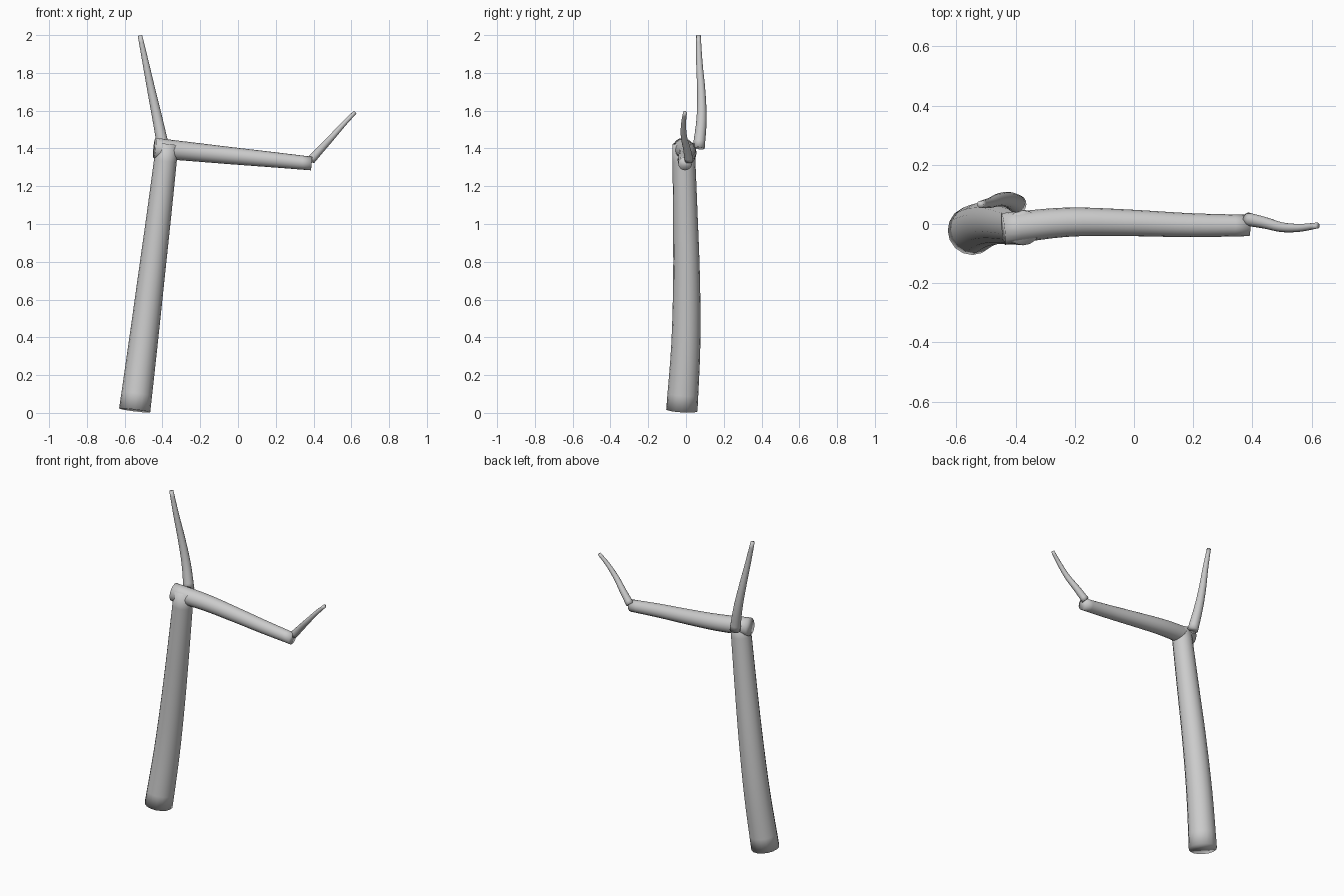
import bpy, bmesh, math
from mathutils import Vector

if "Cube" in bpy.data.objects:
    bpy.data.objects.remove(bpy.data.objects["Cube"])

SIDES = 16


def spline(points, steps=4):
    """Smooth path through the points (Catmull-Rom)."""
    p = [Vector(q) for q in points]
    p = [2 * p[0] - p[1]] + p + [2 * p[-1] - p[-2]]
    path = []
    for i in range(1, len(p) - 2):
        a, b, c, d = p[i - 1:i + 3]
        for k in range(steps):
            t = k / steps
            path.append(0.5 * (2 * b + (c - a) * t + (2 * a - 5 * b + 4 * c - d) * t * t
                               + (3 * b - a - 3 * c + d) * t ** 3))
    path.append(p[-2])
    return path


def limb(name, points, r0, r1):
    """Tapered round limb with flat ends along a bent path."""
    path = spline(points)
    n = len(path) - 1
    bm = bmesh.new()
    rings = []
    for i, c in enumerate(path):
        axis = (path[min(i + 1, n)] - path[max(i - 1, 0)]).normalized()
        u = Vector((0, 1, 0)).cross(axis).normalized()
        v = axis.cross(u)
        r = r0 + (r1 - r0) * i / n
        angles = [2 * math.pi * k / SIDES for k in range(SIDES)]
        rings.append([bm.verts.new(c + r * (math.cos(a) * u + math.sin(a) * v))
                      for a in angles])
    for a, b in zip(rings, rings[1:]):
        for k in range(SIDES):
            m = (k + 1) % SIDES
            bm.faces.new((a[k], a[m], b[m], b[k]))
    bm.faces.new(rings[0][::-1])
    bm.faces.new(rings[-1])
    for f in bm.faces:
        f.smooth = True
    mesh = bpy.data.meshes.new(name)
    bm.to_mesh(mesh)
    bm.free()
    ob = bpy.data.objects.new(name, mesh)
    bpy.context.collection.objects.link(ob)
    return ob


# Trunk, leaning right with a slight bow
limb("trunk", [(-0.547, -0.022, 0.013), (-0.503, -0.001, 0.36), (-0.46, 0.003, 0.71),
               (-0.417, -0.004, 1.06), (-0.374, -0.013, 1.425)], 0.083, 0.059)

# Main side branch
limb("branch", [(-0.442, -0.017, 1.402), (-0.23, 0.006, 1.381), (-0.02, 0.004, 1.36),
                (0.19, -0.004, 1.34), (0.39, -0.005, 1.32)], 0.054, 0.036)

# Upright twig behind the trunk top
limb("upper_twig", [(-0.395, 0.067, 1.402), (-0.425, 0.082, 1.55), (-0.457, 0.081, 1.70),
                    (-0.488, 0.071, 1.85), (-0.519, 0.066, 1.998)], 0.032, 0.012)

# Twig at the branch end
limb("end_twig", [(0.385, 0.016, 1.337), (0.442, 0.004, 1.40), (0.50, -0.011, 1.463),
                  (0.56, -0.013, 1.53), (0.62, -0.005, 1.592)], 0.023, 0.010)
